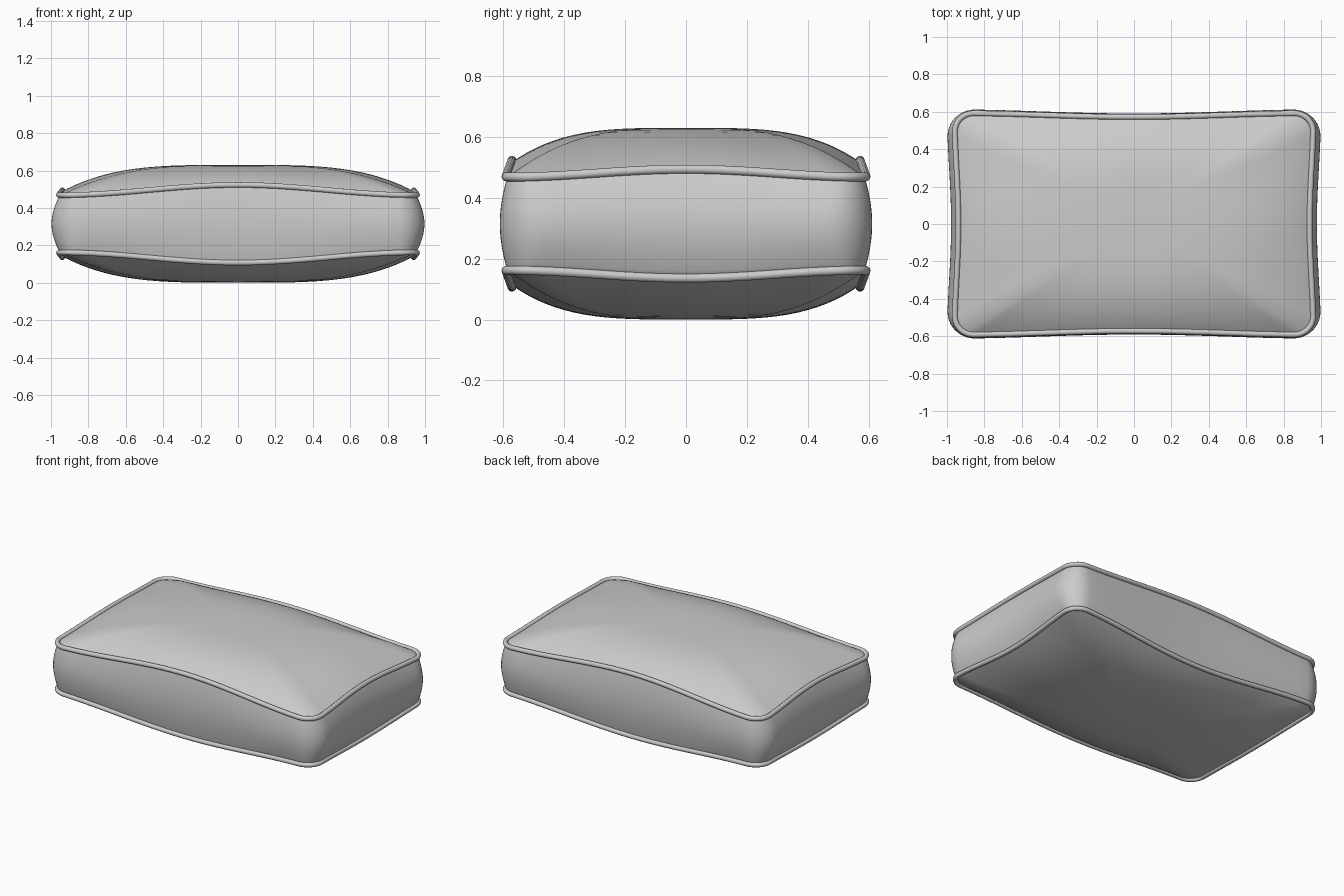
import bpy, bmesh, math

if "Cube" in bpy.data.objects:
    bpy.data.objects.remove(bpy.data.objects["Cube"])

ZC = 0.315          # mid height of the cushion
H0 = 0.315          # half thickness at the middle
A, B = 0.955, 0.588  # half sizes of the seam line


def wave(d, half):
    """1 at the middle of a side, 0 at its ends."""
    return math.cos(math.pi / 2 * max(-1, min(1, d / half))) ** 2


def outline(a, b, r, pinch, side=24, arc=10):
    """Rounded rectangle whose sides are pulled in at the middle."""
    base = []
    corners = [(1, 1, 0), (-1, 1, 90), (-1, -1, 180), (1, -1, 270)]
    for sx, sy, start in corners:
        for i in range(arc + 1):
            t = math.radians(start + 90 * i / arc)
            base.append((sx * (a - r) + r * math.cos(t), sy * (b - r) + r * math.sin(t)))
        # straight run towards the next corner
        x0, y0 = base[-1]
        x1, y1 = (-x0, y0) if start in (0, 180) else (x0, -y0)
        for i in range(1, side):
            f = i / side
            base.append((x0 + (x1 - x0) * f, y0 + (y1 - y0) * f))
    return [(x * (1 - pinch / a * wave(y, b)), y * (1 - pinch / b * wave(x, a)))
            for x, y in base]


seam = outline(A, B, 0.10, 0.02)
belly = outline(1.0, 0.613, 0.15, 0.022)
seam_h = [0.15 + 0.055 * wave(x, A) + 0.026 * wave(y, B) for x, y in seam]


def panel_ring(s, side):
    """Ring of the domed panel: oval near the centre, seam shape at the edge."""
    ring = []
    for (x, y), h in zip(seam, seam_h):
        t = math.atan2(y / B, x / A)
        ex, ey = (A - 0.02) * math.cos(t), (B - 0.02) * math.sin(t)
        z = H0 + (h - H0) * s ** 3.6
        ring.append((s * (ex + (x - ex) * s), s * (ey + (y - ey) * s), ZC + side * z))
    return ring


def band_ring(v):
    """Ring of the bulging side band, v from 1 (upper seam) to -1."""
    k = math.cos(v * math.pi / 2) ** 0.9
    return [(x + (bx - x) * k, y + (by - y) * k, ZC + v * h)
            for (x, y), (bx, by), h in zip(seam, belly, seam_h)]


# cushion cover: upper panel, side band, lower panel
STEPS = 20
rings = [panel_ring(math.sin(math.pi / 2 * i / STEPS), 1) for i in range(1, STEPS + 1)]
rings += [band_ring(1 - i / 8) for i in range(1, 16)]
rings += [panel_ring(math.sin(math.pi / 2 * i / STEPS), -1) for i in range(STEPS, 0, -1)]
bm = bmesh.new()
vr = [[bm.verts.new(p) for p in ring] for ring in rings]
n = len(seam)
for r0, r1 in zip(vr, vr[1:]):
    for i in range(n):
        j = (i + 1) % n
        bm.faces.new((r0[i], r1[i], r1[j], r0[j]))
for ring, z in ((vr[0], ZC + H0), (vr[-1], ZC - H0)):
    pole = bm.verts.new((0, 0, z))
    for i in range(n):
        bm.faces.new((pole, ring[i], ring[(i + 1) % n]))
bmesh.ops.recalc_face_normals(bm, faces=bm.faces)
mesh = bpy.data.meshes.new("cushion_cover")
bm.to_mesh(mesh)
bm.free()
cover = bpy.data.objects.new("cushion_cover", mesh)
bpy.context.collection.objects.link(cover)
bpy.context.view_layer.objects.active = cover
cover.select_set(True)
bpy.ops.object.shade_smooth_by_angle(angle=math.radians(40))


# piping cords along both seams
def piping(name, side):
    cu = bpy.data.curves.new(name, 'CURVE')
    cu.dimensions = '3D'
    cu.bevel_depth = 0.015
    cu.bevel_resolution = 3
    sp = cu.splines.new('POLY')
    sp.points.add(n - 1)
    for p, (x, y), h in zip(sp.points, seam, seam_h):
        p.co = (x * (1 + 0.004 / A), y * (1 + 0.004 / B), ZC + side * (h + 0.003), 1)
    sp.use_cyclic_u = True
    bpy.context.collection.objects.link(bpy.data.objects.new(name, cu))


piping("upper_piping", 1)
piping("lower_piping", -1)
